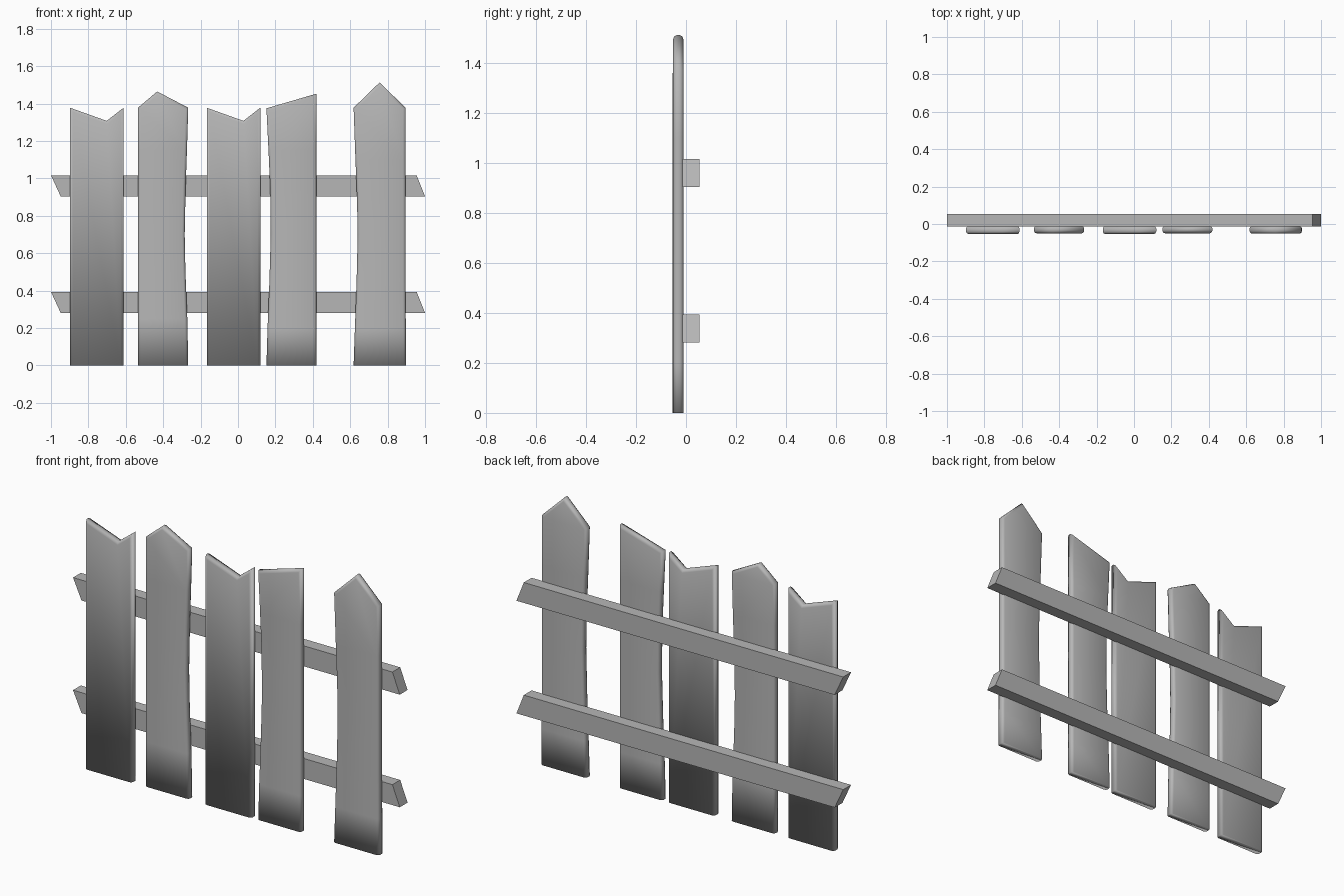
import bpy, bmesh

if "Cube" in bpy.data.objects:
    bpy.data.objects.remove(bpy.data.objects["Cube"])

# darker grey shared by every board
wood = bpy.data.materials.new("grey_wood")
wood.diffuse_color = (0.47, 0.47, 0.47, 1)
wood.use_nodes = True
wood.node_tree.nodes["Principled BSDF"].inputs["Base Color"].default_value = wood.diffuse_color


def prism(name, outline, y0, y1, bevel=0.0):
    """Extrude an x-z outline from y0 to y1; bevelled boards get soft rims and smooth shading."""
    bm = bmesh.new()
    face = bm.faces.new([bm.verts.new((x, y0, z)) for x, z in outline])
    ext = bmesh.ops.extrude_face_region(bm, geom=[face])
    for v in ext["geom"]:
        if isinstance(v, bmesh.types.BMVert):
            v.co.y = y1
    bmesh.ops.holes_fill(bm, edges=[e for e in bm.edges if e.is_boundary], sides=0)
    bmesh.ops.recalc_face_normals(bm, faces=bm.faces[:])
    if bevel:
        rims = [e for e in bm.edges
                if abs(e.verts[0].co.y - e.verts[1].co.y) < 1e-5
                and max(v.co.z for v in e.verts) > 0.01]
        bmesh.ops.bevel(bm, geom=rims, offset=bevel, segments=2, profile=0.5,
                        affect='EDGES', clamp_overlap=True)
        # horizontal cuts so the bowed sides shade cleanly
        for z in sorted({p[1] for p in outline if 0.01 < p[1] < 1.2}):
            bmesh.ops.bisect_plane(bm, geom=bm.verts[:] + bm.edges[:] + bm.faces[:],
                                   dist=0.001, plane_co=(0, 0, z), plane_no=(0, 0, 1))
        for f in bm.faces:
            f.smooth = True
    me = bpy.data.meshes.new(name)
    bm.to_mesh(me)
    bm.free()
    me.materials.append(wood)
    ob = bpy.data.objects.new(name, me)
    bpy.context.collection.objects.link(ob)
    return ob


# horizontal rails with slanted ends
for name, z in (("lower_rail", 0.281), ("upper_rail", 0.904)):
    h = 0.113
    prism(name, [(-0.948, z), (1.0, z), (0.955, z + h), (-1.0, z + h)], -0.014, 0.054)

# notched pickets (same board twice)
for name, x in (("notched_picket_left", -0.898), ("notched_picket_middle", -0.167)):
    prism(name, [(x, 0), (x + 0.286, 0), (x + 0.286, 1.378),
                 (x + 0.196, 1.308), (x, 1.378)], -0.054, -0.01, 0.014)

# pointed picket, bowed on its right side
prism("pointed_picket_left",
      [(-0.535, 0), (-0.266, 0), (-0.271, 0.25), (-0.281, 0.5), (-0.285, 0.7),
       (-0.28, 0.95), (-0.273, 1.15), (-0.266, 1.378), (-0.432, 1.465), (-0.535, 1.378)],
      -0.05, -0.01, 0.014)

# slant-topped picket, bowed on its left side
prism("slanted_picket",
      [(0.152, 0), (0.419, 0), (0.419, 1.453), (0.152, 1.375), (0.163, 1.15),
       (0.172, 0.95), (0.175, 0.7), (0.168, 0.45), (0.158, 0.2)],
      -0.05, -0.01, 0.014)

# tall pointed picket, bowed on its left side
prism("pointed_picket_right",
      [(0.618, 0), (0.898, 0), (0.896, 0.45), (0.896, 1.378), (0.757, 1.513),
       (0.618, 1.378), (0.628, 1.1), (0.636, 0.9), (0.64, 0.7), (0.634, 0.45), (0.625, 0.2)],
      -0.052, -0.01, 0.014)
